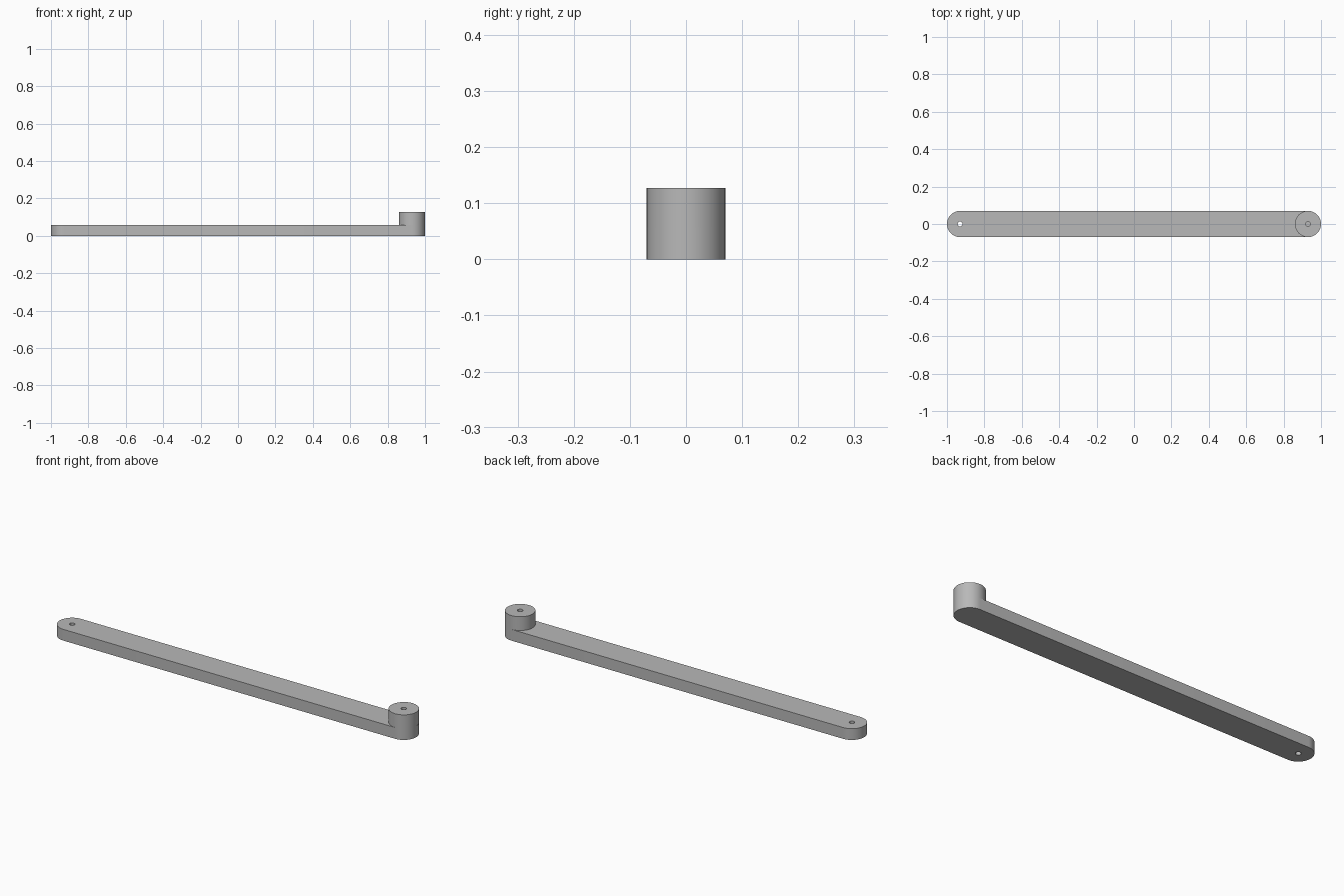
import bpy
import bmesh
from math import cos, sin, pi, radians

old = bpy.data.objects.get("Cube")
if old:
    bpy.data.objects.remove(old, do_unlink=True)

RADIUS = 0.07           # rounded ends and boss
HOLE = 0.013            # drilled pin holes
PIVOT = 1 - RADIUS      # distance of each hole from the centre
ARM_TOP, BOSS_TOP = 0.057, 0.127
STEPS = 32              # segments per half circle

grey = bpy.data.materials.new("plain grey")
grey.use_nodes = True
colour = (0.48, 0.48, 0.48, 1)
grey.diffuse_color = colour
grey.node_tree.nodes["Principled BSDF"].inputs["Base Color"].default_value = colour


def arc(cx, radius, start, end):
    """Points along an arc around (cx, 0), both ends included."""
    angles = [start + (end - start) * i / STEPS for i in range(STEPS + 1)]
    return [(cx + radius * cos(a), radius * sin(a)) for a in angles]


def circle(cx, radius):
    return arc(cx, radius, 0, 2 * pi)[:-1]


def drilled_plate(name, outline, hole, bottom, top):
    """Extrude an outline with a hole through it."""
    bm = bmesh.new()
    edges = []
    for loop in (outline, hole):
        verts = [bm.verts.new((x, y, bottom)) for x, y in loop]
        edges += [bm.edges.new((v, verts[i - 1])) for i, v in enumerate(verts)]
    bmesh.ops.triangle_fill(bm, edges=edges, use_beauty=True)
    raised = bmesh.ops.extrude_face_region(bm, geom=bm.faces[:], use_keep_orig=True)
    bmesh.ops.translate(bm, vec=(0, 0, top - bottom),
                        verts=[g for g in raised["geom"] if isinstance(g, bmesh.types.BMVert)])
    bmesh.ops.recalc_face_normals(bm, faces=bm.faces[:])
    mesh = bpy.data.meshes.new(name)
    bm.to_mesh(mesh)
    bm.free()
    mesh.materials.append(grey)
    obj = bpy.data.objects.new(name, mesh)
    bpy.context.collection.objects.link(obj)
    bpy.ops.object.select_all(action="DESELECT")
    obj.select_set(True)
    bpy.context.view_layer.objects.active = obj
    bpy.ops.object.shade_smooth_by_angle(angle=radians(30))


# Long flat arm with round ends, drilled through at its right end
stadium = arc(PIVOT, RADIUS, -pi / 2, pi / 2) + arc(-PIVOT, RADIUS, pi / 2, 3 * pi / 2)
drilled_plate("arm", stadium, circle(-PIVOT, HOLE), 0, ARM_TOP)

# Raised round boss at the left end, its hole closed below by the arm
drilled_plate("boss", circle(PIVOT, RADIUS), circle(PIVOT, HOLE), ARM_TOP, BOSS_TOP)
